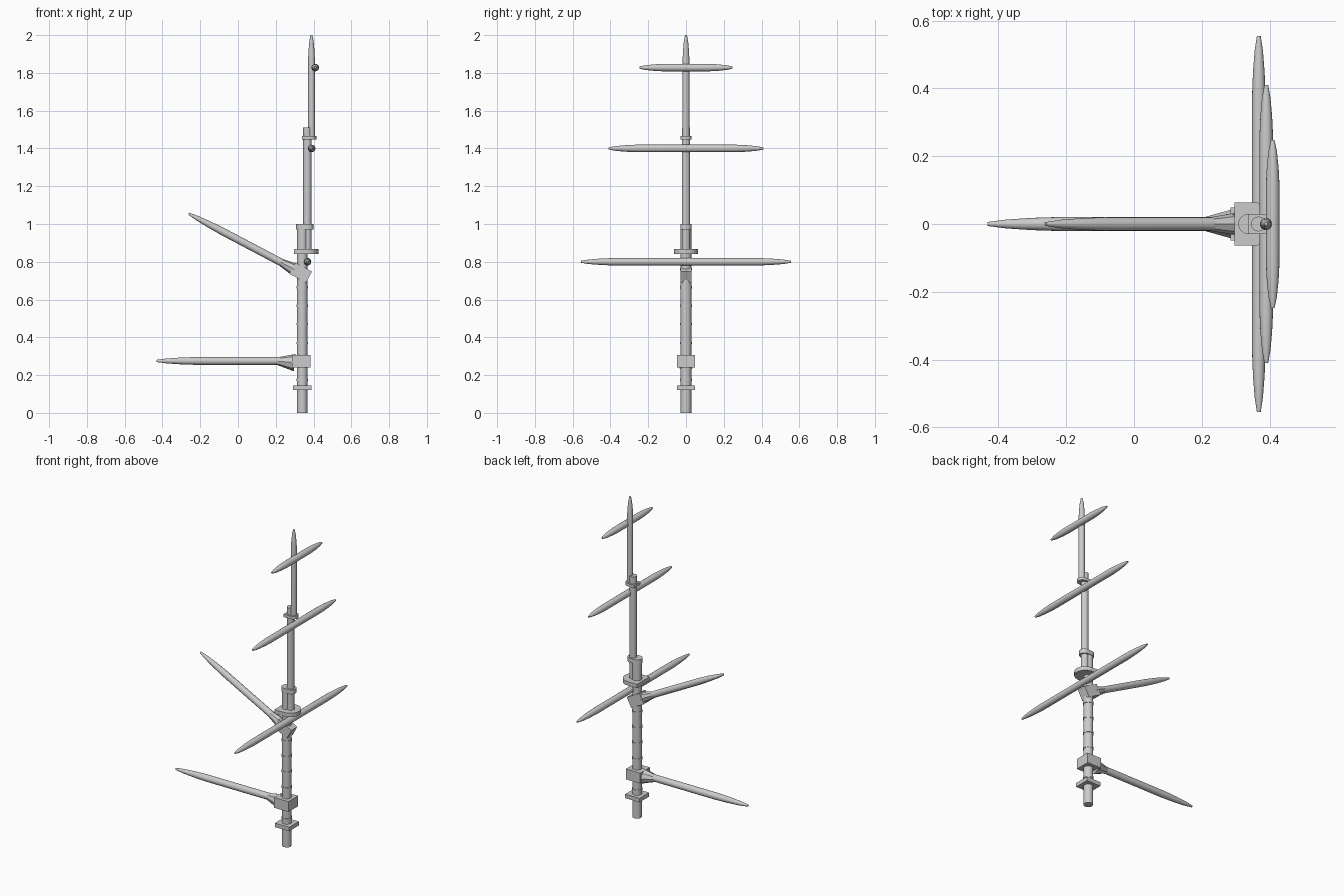
import bpy, bmesh, math
from mathutils import Vector, Matrix

cube = bpy.data.objects.get("Cube")
if cube:
    bpy.data.objects.remove(cube)

grey = bpy.data.materials.new("plain grey")
grey.use_nodes = True
colour = (0.6, 0.6, 0.6, 1)
grey.diffuse_color = colour
grey.node_tree.nodes["Principled BSDF"].inputs["Base Color"].default_value = colour


def finish(name, bm):
    bmesh.ops.recalc_face_normals(bm, faces=bm.faces)
    mesh = bpy.data.meshes.new(name)
    bm.to_mesh(mesh)
    bm.free()
    mesh.materials.append(grey)
    ob = bpy.data.objects.new(name, mesh)
    bpy.context.collection.objects.link(ob)
    bpy.ops.object.select_all(action='DESELECT')
    bpy.context.view_layer.objects.active = ob
    ob.select_set(True)
    bpy.ops.object.shade_smooth_by_angle(angle=math.radians(35))
    return ob


def turned(name, start, direction, profile, sides=16):
    """Round part from (distance, radius) pairs along a direction."""
    bm = bmesh.new()
    rot = Vector(direction).to_track_quat('Z', 'Y')
    rings = []
    for d, r in profile:
        ring = []
        for i in range(sides):
            a = math.tau * i / sides
            p = Vector((r * math.cos(a), r * math.sin(a), d))
            ring.append(bm.verts.new(Vector(start) + rot @ p))
        rings.append(ring)
    for a, b in zip(rings, rings[1:]):
        for i in range(sides):
            j = (i + 1) % sides
            bm.faces.new((a[i], a[j], b[j], b[i]))
    bm.faces.new(rings[0])
    bm.faces.new(rings[-1])
    return finish(name, bm)


def taper(length, r, run):
    """Profile for the last run of a spar, narrowing to a blunt tip."""
    return [(length - run * (1 - t), r * k)
            for t, k in ((0, 1), (0.4, 0.86), (0.75, 0.62), (1, 0.28))]


def box(name, centre, size, tilt=0):
    bm = bmesh.new()
    m = (Matrix.Translation(centre) @ Matrix.Rotation(tilt, 4, 'Y')
         @ Matrix.Diagonal((*size, 1)))
    bmesh.ops.create_cube(bm, size=1, matrix=m)
    return finish(name, bm)


def plate(name, back, front, half, z0, z1, round_back=False):
    """Flat plate with a rounded +x end, square or rounded at the other."""
    n = 12
    arc = [(front - half + half * math.sin(math.pi * i / n),
            -half * math.cos(math.pi * i / n)) for i in range(n + 1)]
    if round_back:
        arc += [(back + half - half * math.sin(math.pi * i / n),
                 half * math.cos(math.pi * i / n)) for i in range(n + 1)]
    else:
        arc += [(back, half), (back, -half)]
    bm = bmesh.new()
    face = bm.faces.new([bm.verts.new((x, y, z0)) for x, y in arc])
    ext = bmesh.ops.extrude_face_region(bm, geom=[face])
    top = [v for v in ext["geom"] if isinstance(v, bmesh.types.BMVert)]
    bmesh.ops.translate(bm, verts=top, vec=(0, 0, z1 - z0))
    return finish(name, bm)


UP = (0, 0, 1)
MX = 0.34

# Three overlapping mast sections
turned("lower_mast", (MX, 0, 0), UP, [(0, 0.028), (1.0, 0.028)])
turned("middle_mast", (0.367, 0, 0.845), UP, [(0, 0.022), (0.665, 0.022)])
turned("upper_mast", (0.389, 0, 1.45), UP, [(0, 0.018)] + taper(0.55, 0.018, 0.13))

# Bands round the lower mast
for i, z in enumerate((0.175, 0.37, 0.47, 0.567, 0.665)):
    turned(f"mast_band_{i + 1}", (MX, 0, z - 0.006), UP, [(0, 0.031), (0.012, 0.031)])

# Collar, platform and caps
box("foot_collar", (MX, 0, 0.133), (0.1, 0.096, 0.025))
plate("platform", 0.297, 0.426, 0.063, 0.842, 0.867)
plate("lower_cap", 0.308, 0.4, 0.03, 0.972, 1.0, True)
plate("upper_cap", 0.338, 0.415, 0.03, 1.448, 1.466)

# Cross yards, mirrored about the mast
for name, x, z, half, r, run in (("lower_yard", 0.368, 0.8, 0.555, 0.02, 0.18),
                                 ("middle_yard", 0.39, 1.4, 0.41, 0.02, 0.15),
                                 ("upper_yard", 0.409, 1.828, 0.247, 0.02, 0.13)):
    end = taper(half, r, run)
    turned(name, (x, 0, z), (0, 1, 0), [(-d, k) for d, k in reversed(end)] + end)

# Boom with its block and flared jaw
turned("boom", (0.33, 0, 0.275), (-1, 0, 0), [(0, 0.021)] + taper(0.762, 0.021, 0.22))
turned("boom_jaw", (0.3, 0, 0.266), (-1, 0, 0.09), [(0, 0.046), (0.09, 0.021)], 8)
box("boom_block", (0.335, 0, 0.273), (0.1, 0.096, 0.065))

# Raised gaff with its block and flared jaw
tilt = math.radians(27.8)
out = Vector((-math.cos(tilt), 0, math.sin(tilt)))
heel = Vector((0.376, 0, 0.719))
turned("gaff", heel + out * 0.05, out, [(0, 0.02)] + taper(0.67, 0.02, 0.2))
turned("gaff_jaw", heel + out * 0.085, out, [(0, 0.033), (0.085, 0.02)], 8)
box("gaff_block", heel + out * 0.05, (0.1, 0.06, 0.067), tilt)
